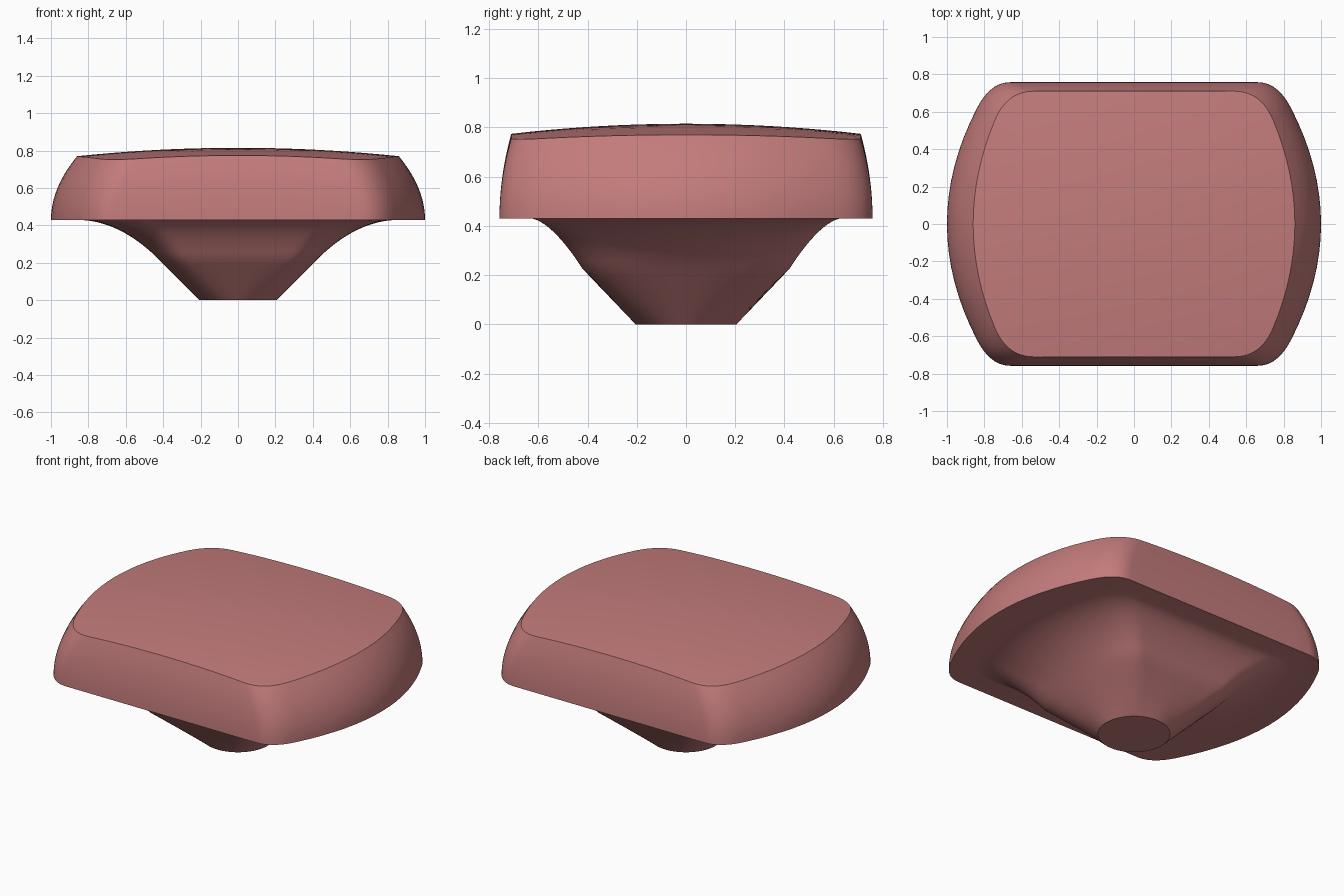
import bpy, bmesh, math

if "Cube" in bpy.data.objects:
    bpy.data.objects.remove(bpy.data.objects["Cube"])


def outline(hx, hy, b, fx, fy):
    """Closed outline: bulged sides, straight front/back, blended corners.
    b = side bulge, fx/fy = fractions where the corner blend starts."""
    def side(t):
        return (hx - b * t * t, hy * t)
    cx, cy = hx - b, hy
    p0, p2 = side(fy), (cx * fx, cy)
    # corner handle: meet of the side tangent with the straight edge
    p1 = (p0[0] - 2 * b * fy * (1 - fy), cy)
    q = [side(fy * i / 8) for i in range(8)]
    for i in range(12):
        t = i / 12
        q.append(tuple((1-t)**2*a + 2*t*(1-t)*m + t*t*c for a, m, c in zip(p0, p1, p2)))
    q += [(p2[0] * (1 - i / 8), cy) for i in range(9)]
    left = [(-x, y) for x, y in q[-2::-1]]
    half = q + left
    return half + [(-x, -y) for x, y in half[1:-1]]


def lerp(a, b, t):
    return a + (b - a) * t


def dome(x, y):
    return 0.815 - 0.045 * (x / 0.86) ** 2 - 0.041 * (y / 0.71) ** 2


rings = []
# stem: circular foot blending to a rounded square
neck = outline(0.43, 0.42, 0.05, 0.72, 0.55)
n = len(neck)
foot = [(0.205 * math.cos(2*math.pi*i/n), 0.205 * math.sin(2*math.pi*i/n)) for i in range(n)]
for k in range(6):
    t = k / 6
    rings.append([(lerp(a[0], c[0], t), lerp(a[1], c[1], t), 0.225 * t) for a, c in zip(foot, neck)])
# concave flare up to the flat underside
flare = outline(0.87, 0.63, 0.19, 0.8, 0.78)
for k in range(13):
    f = 1 - (1 - k / 12) ** 2
    sx, sy = 1 - (1 - f) ** (1 / 2.1), 1 - (1 - f) ** (1 / 1.6)
    rings.append([(lerp(a[0], c[0], sx), lerp(a[1], c[1], sy), 0.225 + 0.205 * f)
                  for a, c in zip(neck, flare)])
# curved outer wall
base = outline(1.0, 0.758, 0.24, 0.87, 0.82)
rim = outline(0.86, 0.71, 0.19, 0.8, 0.78)
for k in range(13):
    t = k / 12
    rings.append([(lerp(a[0], c[0], t*t), lerp(a[1], c[1], t*t), lerp(0.43, dome(*c), t))
                  for a, c in zip(base, rim)])
# domed top
for k in range(1, 10):
    s = 1 - k / 10
    rings.append([(x*s, y*s, dome(x*s, y*s)) for x, y in rim])

bm = bmesh.new()
vr = [[bm.verts.new(p) for p in r] for r in rings]
for a, c in zip(vr, vr[1:]):
    for i in range(n):
        j = (i + 1) % n
        bm.faces.new((a[i], a[j], c[j], c[i]))
bm.faces.new(vr[0][::-1])
top = bm.verts.new((0, 0, 0.815))
for i in range(n):
    bm.faces.new((vr[-1][i], vr[-1][(i + 1) % n], top))
bmesh.ops.recalc_face_normals(bm, faces=bm.faces)
me = bpy.data.meshes.new("knob")
bm.to_mesh(me)
bm.free()
ob = bpy.data.objects.new("knob", me)
bpy.context.collection.objects.link(ob)
mat = bpy.data.materials.new("dusty_red")
mat.diffuse_color = (0.55, 0.2, 0.2, 1)
mat.use_nodes = True
mat.node_tree.nodes["Principled BSDF"].inputs["Base Color"].default_value = mat.diffuse_color
me.materials.append(mat)
bpy.context.view_layer.objects.active = ob
ob.select_set(True)
bpy.ops.object.shade_smooth_by_angle(angle=math.radians(28))
